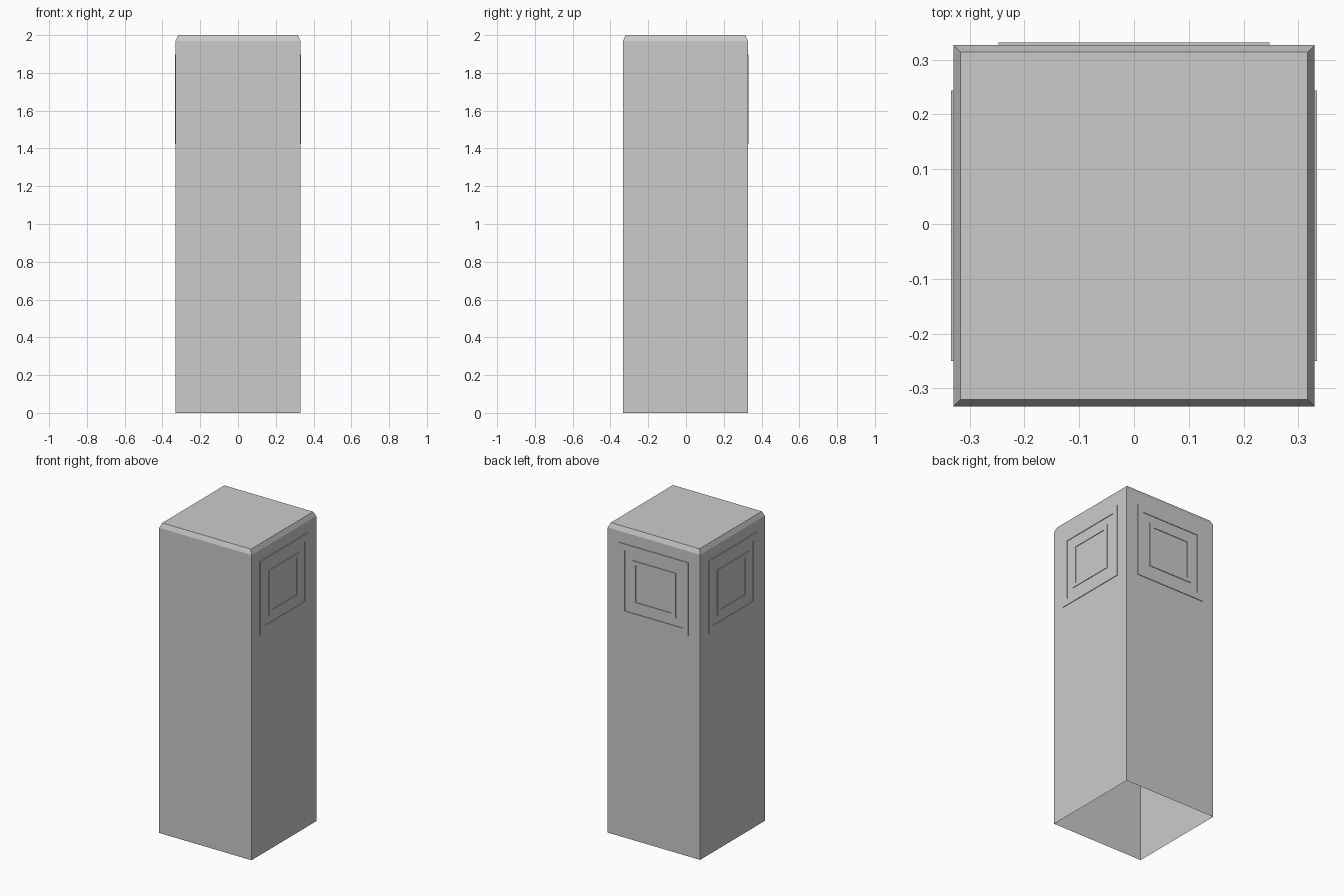
import bpy, bmesh
from math import pi
from mathutils import Matrix, Vector

if "Cube" in bpy.data.objects:
    bpy.data.objects.remove(bpy.data.objects["Cube"])

HALF = 0.33          # half width of the post
CY = -0.003          # post centre in y (panels sit proud on the back)
RAISE = 0.004        # how far the frames stand out


def finish(name, bm):
    bmesh.ops.recalc_face_normals(bm, faces=bm.faces)
    mesh = bpy.data.meshes.new(name)
    bm.to_mesh(mesh)
    bm.free()
    obj = bpy.data.objects.new(name, mesh)
    bpy.context.collection.objects.link(obj)
    return obj


def rect(bm, hw, hh, centre, to_world):
    corners = [(-hw, -hh), (hw, -hh), (hw, hh), (-hw, hh)]
    return [bm.verts.new(to_world(centre, x, y)) for x, y in corners]


def bridge(bm, a, b):
    for i in range(4):
        j = (i + 1) % 4
        bm.faces.new((a[i], a[j], b[j], b[i]))


# Post: open at the bottom, narrow chamfer round the flat top
bm = bmesh.new()
flat = lambda z, x, y: Vector((x, y + CY, z))
rings = [rect(bm, h, h, z, flat) for h, z in ((HALF, 0), (HALF, 1.97), (HALF - 0.013, 2))]
for low, high in zip(rings, rings[1:]):
    bridge(bm, low, high)
bm.faces.new(rings[-1])
finish("post", bm)


# Two nested square frames on the right, back and left sides
def frame(name, outer, inner, angle):
    rot = Matrix.Rotation(angle, 3, 'Z')

    def place(depth, u, v):
        return rot @ Vector((HALF + depth, u, 0)) + Vector((0, CY, 1.66 + v))

    bm = bmesh.new()
    loops = [rect(bm, *size, depth, place) for size, depth in
             ((outer, 0), (outer, RAISE), (inner, RAISE), (inner, 0))]
    for a, b in zip(loops, loops[1:]):
        bridge(bm, a, b)
    finish(name, bm)


for side, angle in (("right", 0), ("back", pi / 2), ("left", pi)):
    frame(side + "_outer_frame", (0.247, 0.237), (0.208, 0.195), angle)
    frame(side + "_inner_frame", (0.156, 0.145), (0.129, 0.12), angle)
